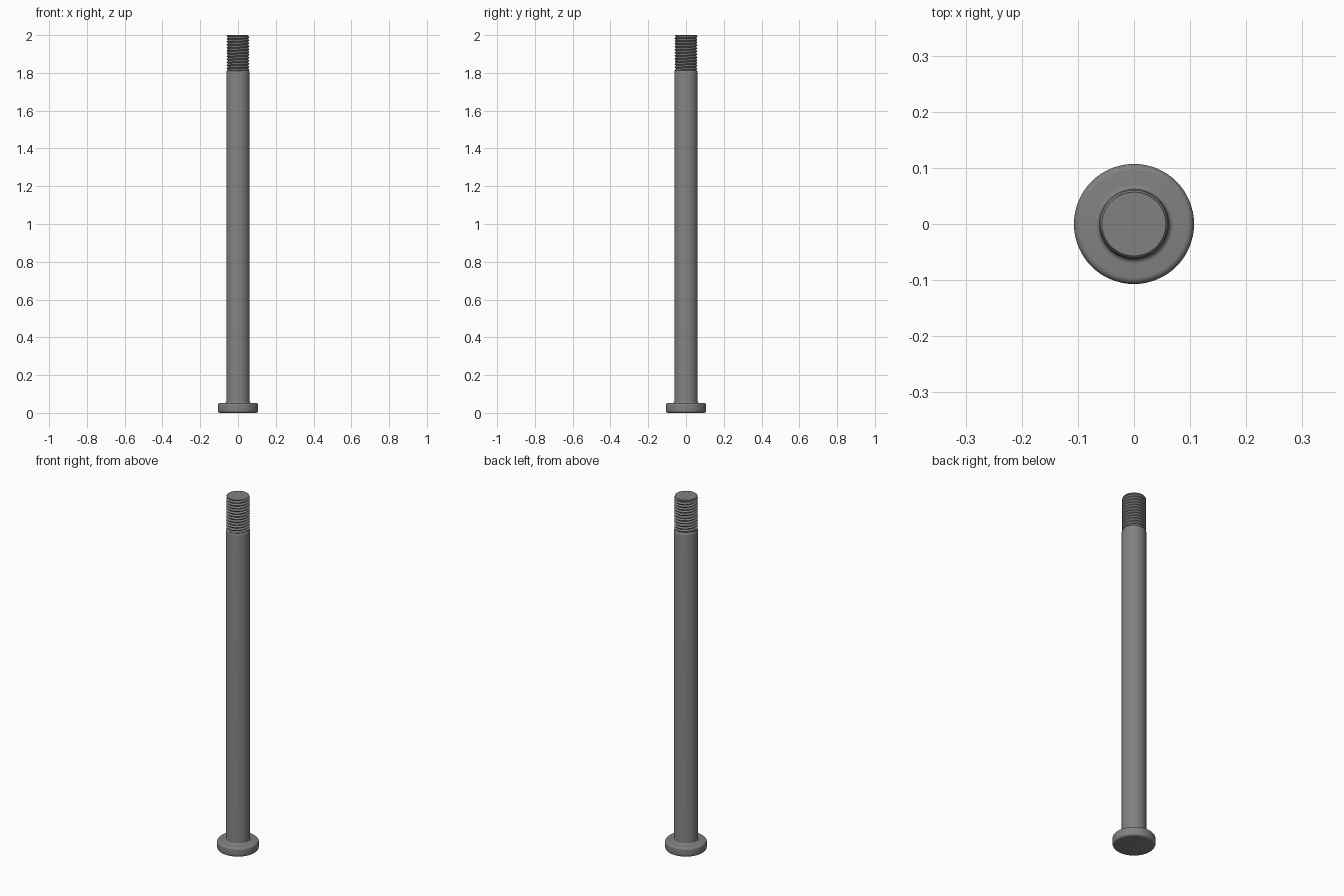
import bpy
import bmesh
from math import cos, sin, pi, radians

if "Cube" in bpy.data.objects:
    bpy.data.objects.remove(bpy.data.objects["Cube"])

SIDES = 64
steel = bpy.data.materials.new("dark_grey_steel")
steel.use_nodes = True
steel.diffuse_color = (0.22, 0.22, 0.22, 1)
steel.node_tree.nodes["Principled BSDF"].inputs["Base Color"].default_value = steel.diffuse_color


def finish(name, bm, angle):
    bmesh.ops.remove_doubles(bm, verts=bm.verts, dist=1e-6)
    bmesh.ops.recalc_face_normals(bm, faces=bm.faces)
    mesh = bpy.data.meshes.new(name)
    bm.to_mesh(mesh)
    bm.free()
    obj = bpy.data.objects.new(name, mesh)
    bpy.context.collection.objects.link(obj)
    mesh.materials.append(steel)
    bpy.ops.object.select_all(action='DESELECT')
    obj.select_set(True)
    bpy.context.view_layer.objects.active = obj
    bpy.ops.object.shade_smooth_by_angle(angle=radians(angle))


def arc(r, z, radius, start, end, steps=6):
    angles = [radians(start + (end - start) * i / steps) for i in range(steps + 1)]
    return [(r + radius * cos(a), z + radius * sin(a)) for a in angles]


def lathe(name, profile):
    bm = bmesh.new()
    verts = [bm.verts.new((r, 0, z)) for r, z in profile]
    edges = [bm.edges.new(pair) for pair in zip(verts, verts[1:])]
    bmesh.ops.spin(bm, geom=verts + edges, cent=(0, 0, 0), axis=(0, 0, 1),
                   angle=2 * pi, steps=SIDES)
    finish(name, bm, 35)


# Round head with softened rims, filleted into the long shank
HEAD_R, HEAD_H, SHANK_R, ROUND = 0.107, 0.052, 0.062, 0.012
FILLET = 0.009
lathe("head_and_shank",
      [(0, 0)]
      + arc(HEAD_R - ROUND, ROUND, ROUND, -90, 0)
      + arc(HEAD_R - ROUND, HEAD_H - ROUND, ROUND, 0, 90)
      + arc(SHANK_R + FILLET, HEAD_H + FILLET, FILLET, 270, 180)
      + [(SHANK_R, 1.8), (0.0605, 1.808), (0.055, 1.814), (0, 1.814)])

# Helical thread: rows climb one pitch per turn and flatten at both ends
BOTTOM, TOP, PITCH, STEPS = 1.81, 2.0, 0.0155, 4
CREST, ROOT, END_R = 0.0605, 0.0535, 0.057


def thread_vert(bm, row, side):
    turn = side / SIDES
    z = min(max(BOTTOM + PITCH * (row / STEPS + turn - 1), BOTTOM), TOP)
    phase = ((z - BOTTOM) / PITCH - turn) % 1
    r = ROOT + (CREST - ROOT) * (1 - abs(2 * phase - 1))
    blend = min(1, (z - BOTTOM) / 0.004, (TOP - z) / 0.004)
    r = END_R + (r - END_R) * blend
    return bm.verts.new((r * cos(2 * pi * turn), r * sin(2 * pi * turn), z))


bm = bmesh.new()
rows = int((TOP - BOTTOM) / PITCH * STEPS) + 2 * STEPS
grid = [[thread_vert(bm, row, s) for s in range(SIDES + 1)] for row in range(rows)]
for low, high in zip(grid, grid[1:]):
    for s in range(SIDES):
        bm.faces.new((low[s], low[s + 1], high[s + 1], high[s]))
bmesh.ops.remove_doubles(bm, verts=bm.verts, dist=1e-6)

# Flat tip
rim = [bm.verts.new((END_R * cos(2 * pi * s / SIDES), END_R * sin(2 * pi * s / SIDES), TOP))
       for s in range(SIDES)]
bm.faces.new(rim)
finish("threaded_tip", bm, 30)
